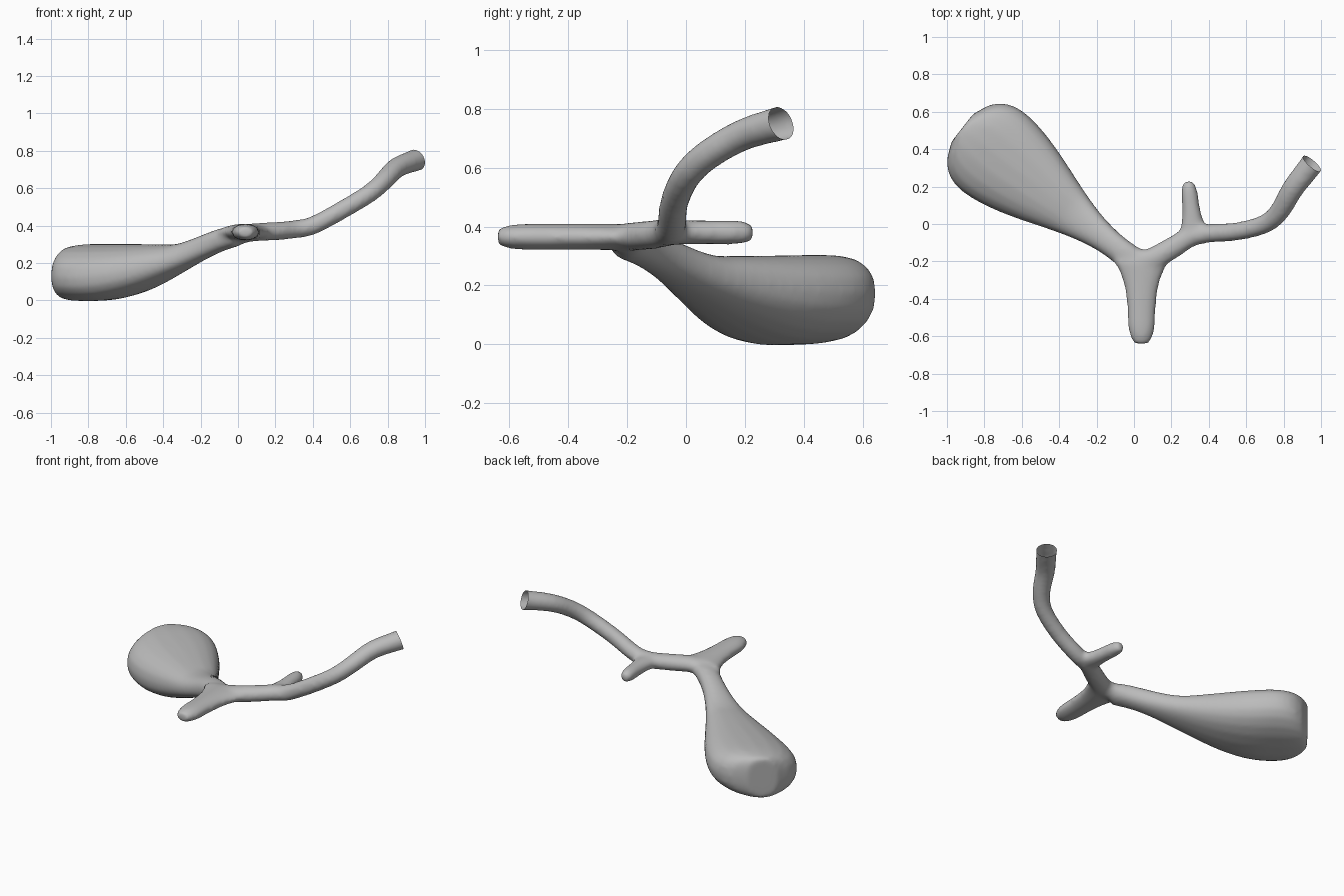
import bpy, bmesh, math
from mathutils import Vector

if "Cube" in bpy.data.objects:
    bpy.data.objects.remove(bpy.data.objects["Cube"], do_unlink=True)

grey = (0.5, 0.5, 0.5, 1)
material = bpy.data.materials.new("plain grey")
material.use_nodes = True
material.diffuse_color = grey
material.node_tree.nodes["Principled BSDF"].inputs["Base Color"].default_value = grey

SIDES = 20
STEPS = 30
skin = bmesh.new()


def ease(value, start, end):
    """Smooth ramp from zero at start to one at end."""
    u = min(max((value - start) / (end - start), 0), 1)
    return u * u * (3 - 2 * u)


def dome(t, start, end, power):
    """One along the limb, then rounding off towards end."""
    return math.sqrt(max(1 - (max(t - start, 0) / (end - start)) ** power, 0))


def squared(value, power):
    """Signed power, which makes a round section boxier below one."""
    return math.copysign(abs(value) ** power, value)


def spline(points):
    """Smooth path through the points, as a function of t from zero to one."""
    points = [Vector(p) for p in points]
    first = points[0] * 2 - points[1]
    last = points[-1] * 2 - points[-2]
    points = [first] + points + [last]
    spans = len(points) - 3

    def path(t):
        i = min(int(t * spans), spans - 1)
        u = t * spans - i
        a, b, c, d = points[i:i + 4]
        bend = (a * 2 - b * 5 + c * 4 - d) * u + (b * 3 - a - c * 3 + d) * u * u
        return b + ((c - a) + bend) * u / 2
    return path


def add_limb(path, width, height, lean=0.0, power=1.0):
    """Closed tube along a path; width and height are half sizes at t."""
    stops = [i / STEPS for i in range(STEPS + 1)]
    centres = [path(t) for t in stops]
    rings = []
    for i, t in enumerate(stops):
        ahead = centres[min(i + 1, STEPS)]
        behind = centres[max(i - 1, 0)]
        tangent = (ahead - behind).normalized()
        side = tangent.cross(Vector((0, 0, 1))).normalized()
        up = side.cross(tangent)
        ring = []
        for k in range(SIDES):
            angle = math.tau * k / SIDES
            across = width(t) * squared(math.cos(angle), power)
            rise = height(t) * squared(math.sin(angle), power) + lean * across
            ring.append(skin.verts.new(centres[i] + side * across + up * rise))
        rings.append(ring)
    for ring, following in zip(rings, rings[1:]):
        for k in range(SIDES):
            n = (k + 1) % SIDES
            skin.faces.new((ring[k], ring[n], following[n], following[k]))
    skin.faces.new(reversed(rings[0]))
    skin.faces.new(rings[-1])


def add_stub(start, end, width, height):
    """Short straight limb, flared at its root and round at its tip."""
    add_limb(spline([start, end]),
             lambda t: width * (dome(t, 0.7, 1.05, 2) + (1 - t) ** 4),
             lambda t: height * dome(t, 0.7, 1.05, 3))


# front stub and back twig
add_stub((0.04, -0.2, 0.365), (0.04, -0.64, 0.365), 0.075, 0.045)
add_stub((0.32, -0.06, 0.38), (0.29, 0.23, 0.38), 0.046, 0.042)

# long rising arm, run past its mouth so it can be trimmed open
add_limb(spline([(-0.1, -0.12, 0.32), (0.05, -0.2, 0.36), (0.2, -0.13, 0.37),
                 (0.3, -0.07, 0.38), (0.4, -0.05, 0.4), (0.55, -0.04, 0.48),
                 (0.7, 0, 0.57), (0.78, 0.07, 0.64), (0.85, 0.19, 0.71),
                 (0.95, 0.32, 0.75), (1, 0.4, 0.77)]),
         lambda t: 0.057 + 0.008 * math.cos(math.tau * t),
         lambda t: 0.049 + 0.02 * t ** 6)


# swollen pod: its flat top levels out early while its belly sinks slowly
def pod_top(t):
    return 0.4 - 0.1 * ease(t, 0, 0.4)


def pod_bottom(t):
    return 0.3 - 0.3 * ease(t, -0.1, 0.8)


def pod_path(t):
    return Vector((-0.9 * t, 0.7 * t - 0.2, (pod_top(t) + pod_bottom(t)) / 2))


def pod_width(t):
    return (0.07 + 0.2 * ease(t, 0.1, 0.85)) * dome(t, 0.8, 1.03, 3)


def pod_height(t):
    return (pod_top(t) - pod_bottom(t)) / 2 * dome(t, 0.8, 1.12, 4)


add_limb(lambda t: pod_path(t * 1.02), lambda t: pod_width(t * 1.02),
         lambda t: pod_height(t * 1.02), lean=0.1, power=0.85)

bmesh.ops.recalc_face_normals(skin, faces=skin.faces)
mesh = bpy.data.meshes.new("branch_with_pod")
skin.to_mesh(mesh)
skin.free()
branch = bpy.data.objects.new("branch_with_pod", mesh)
bpy.context.scene.collection.objects.link(branch)

# fuse the limbs into one skin with soft joints
fuse = branch.modifiers.new("fuse", 'REMESH')
fuse.mode = 'VOXEL'
fuse.voxel_size = 0.013
soften = branch.modifiers.new("soften", 'SMOOTH')
soften.iterations = 12
bpy.context.view_layer.update()
depsgraph = bpy.context.evaluated_depsgraph_get()
fused = bpy.data.meshes.new_from_object(branch.evaluated_get(depsgraph))
branch.modifiers.clear()
branch.data = fused

# open mouth: trim the end off the arm
trimmed = bmesh.new()
trimmed.from_mesh(fused)
everything = trimmed.verts[:] + trimmed.edges[:] + trimmed.faces[:]
bmesh.ops.bisect_plane(trimmed, geom=everything, clear_outer=True,
                       plane_co=(0.95, 0.32, 0.76), plane_no=(0.6, 0.7, 0.3))
for face in trimmed.faces:
    face.smooth = True
trimmed.to_mesh(fused)
trimmed.free()
fused.materials.clear()
fused.materials.append(material)
